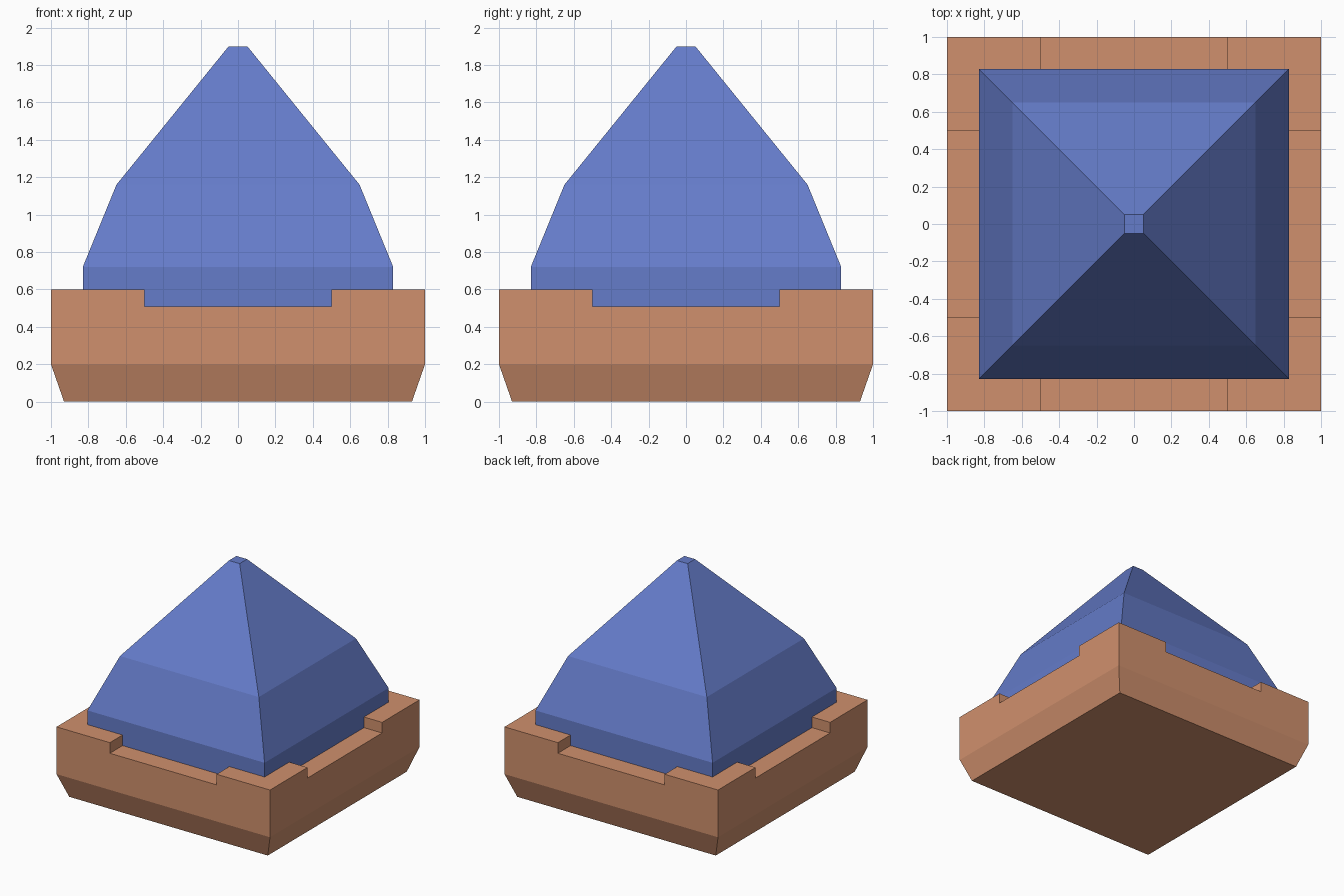
import bpy, bmesh

if "Cube" in bpy.data.objects:
    bpy.data.objects.remove(bpy.data.objects["Cube"])


def material(name, rgb):
    m = bpy.data.materials.new(name)
    m.diffuse_color = (*rgb, 1)
    m.use_nodes = True
    m.node_tree.nodes["Principled BSDF"].inputs["Base Color"].default_value = m.diffuse_color
    return m


def square_loft(name, profile, mat):
    """Stack square rings given as (half width, height) into a closed solid."""
    bm = bmesh.new()
    rings = [[bm.verts.new((sx * h, sy * h, z))
              for sx, sy in ((-1, -1), (1, -1), (1, 1), (-1, 1))]
             for h, z in profile]
    bm.faces.new(rings[0][::-1])
    bm.faces.new(rings[-1])
    for a, b in zip(rings, rings[1:]):
        for i in range(4):
            j = (i + 1) % 4
            bm.faces.new((a[i], a[j], b[j], b[i]))
    mesh = bpy.data.meshes.new(name)
    bm.to_mesh(mesh)
    bm.free()
    mesh.materials.append(mat)
    obj = bpy.data.objects.new(name, mesh)
    bpy.context.collection.objects.link(obj)
    return obj


brown = material("clay brown", (0.63, 0.28, 0.153))
blue = material("slate blue", (0.130, 0.202, 0.591))

# Base block with a tapered foot
base = square_loft("base", [(0.93, 0), (1, 0.2), (1, 0.6)], brown)

# Crossed cutters make the four rim notches
for name, sx, sy in (("notch_cutter_front_back", 0.5, 1.2),
                     ("notch_cutter_sides", 1.2, 0.5)):
    cutter = square_loft(name, [(1, 0.51), (1, 0.8)], brown)
    cutter.scale = (sx, sy, 1)
    cutter.hide_render = True
    cutter.hide_viewport = True
    cutter.display_type = 'WIRE'
    mod = base.modifiers.new(name, 'BOOLEAN')
    mod.operation = 'DIFFERENCE'
    mod.solver = 'EXACT'
    mod.object = cutter

# Faceted roof, seated slightly into the base
square_loft("roof", [(0.83, 0.48), (0.83, 0.72), (0.65, 1.16), (0.05, 1.9)], blue)
